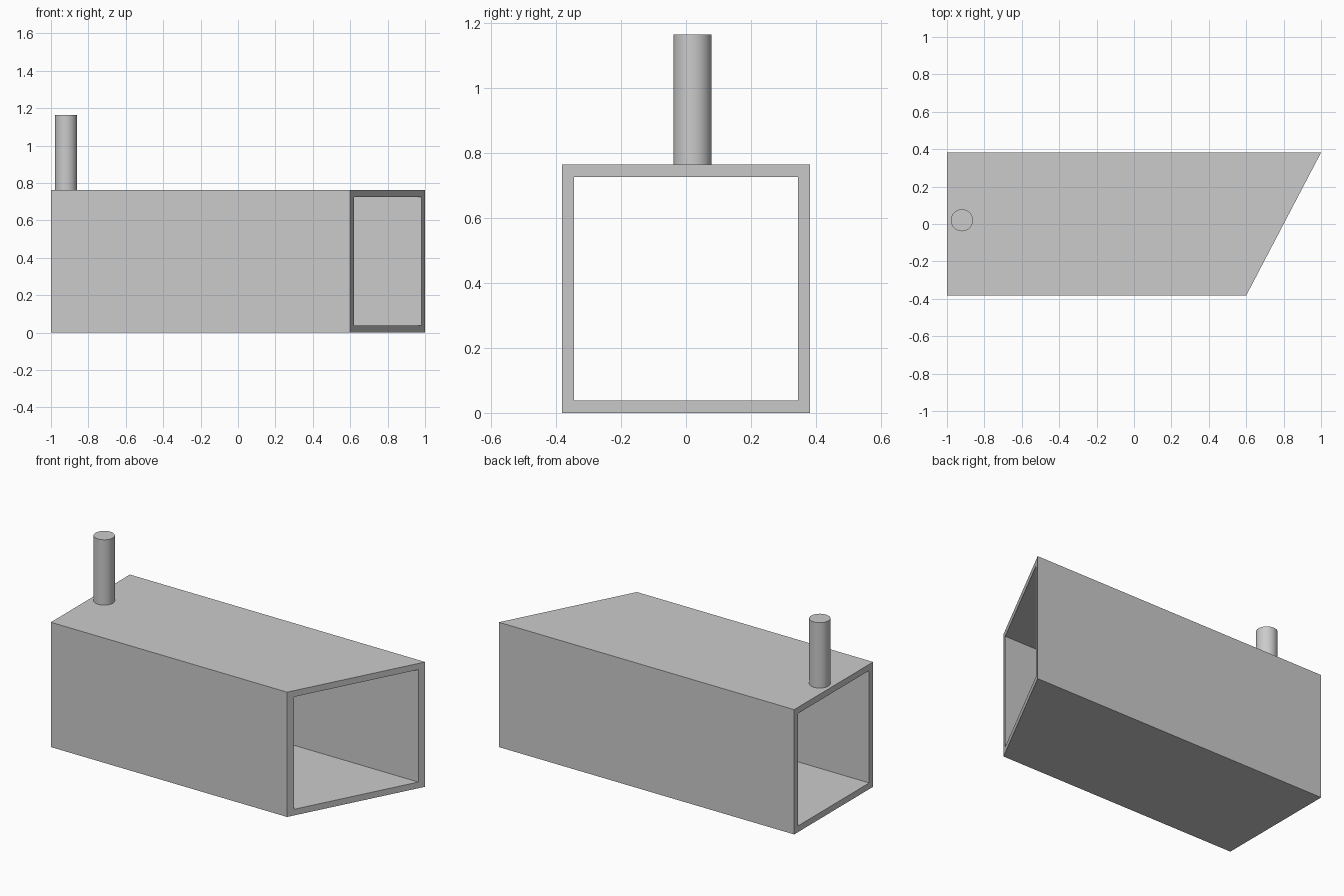
import bpy
import bmesh
import math

cube = bpy.data.objects.get("Cube")
if cube:
    bpy.data.objects.remove(cube, do_unlink=True)

HALF = 0.382      # half the width of the square tube
WALL = 0.038      # wall thickness
LEFT_END = -1.0
PIN_RADIUS = 0.059

grey = bpy.data.materials.new("plain grey")
grey.use_nodes = True
colour = (0.6, 0.6, 0.6, 1)
grey.diffuse_color = colour
grey.node_tree.nodes["Principled BSDF"].inputs["Base Color"].default_value = colour


def mitre_x(y):
    """Position of the slanted end across the width."""
    return 0.8 + 0.2 * y / HALF


def add_object(name, bm):
    bmesh.ops.recalc_face_normals(bm, faces=bm.faces)
    mesh = bpy.data.meshes.new(name)
    bm.to_mesh(mesh)
    bm.free()
    mesh.materials.append(grey)
    obj = bpy.data.objects.new(name, mesh)
    bpy.context.collection.objects.link(obj)
    return obj


# Square tube: outer and inner loops at each end, joined by walls and rims
bm = bmesh.new()
corners = [(-1, -1), (1, -1), (1, 1), (-1, 1)]


def loop(size, slanted):
    return [bm.verts.new((mitre_x(y * size) if slanted else LEFT_END,
                          y * size, HALF + z * size)) for y, z in corners]


def bridge(a, b):
    for i in range(4):
        j = (i + 1) % 4
        bm.faces.new((a[i], a[j], b[j], b[i]))


outer = [loop(HALF, s) for s in (False, True)]
inner = [loop(HALF - WALL, s) for s in (False, True)]
bridge(*outer)
bridge(*inner)
for rim_out, rim_in in zip(outer, inner):
    bridge(rim_out, rim_in)
add_object("square_tube", bm)

# Upright pin standing on top near the square end
bm = bmesh.new()
bmesh.ops.create_cone(bm, cap_ends=True, segments=32,
                      radius1=PIN_RADIUS, radius2=PIN_RADIUS, depth=0.4)
bmesh.ops.translate(bm, verts=bm.verts, vec=(-0.92, 0.02, 2 * HALF + 0.2))
pin = add_object("upright_pin", bm)
bpy.ops.object.select_all(action='DESELECT')
pin.select_set(True)
bpy.context.view_layer.objects.active = pin
bpy.ops.object.shade_smooth_by_angle(angle=math.radians(30))
